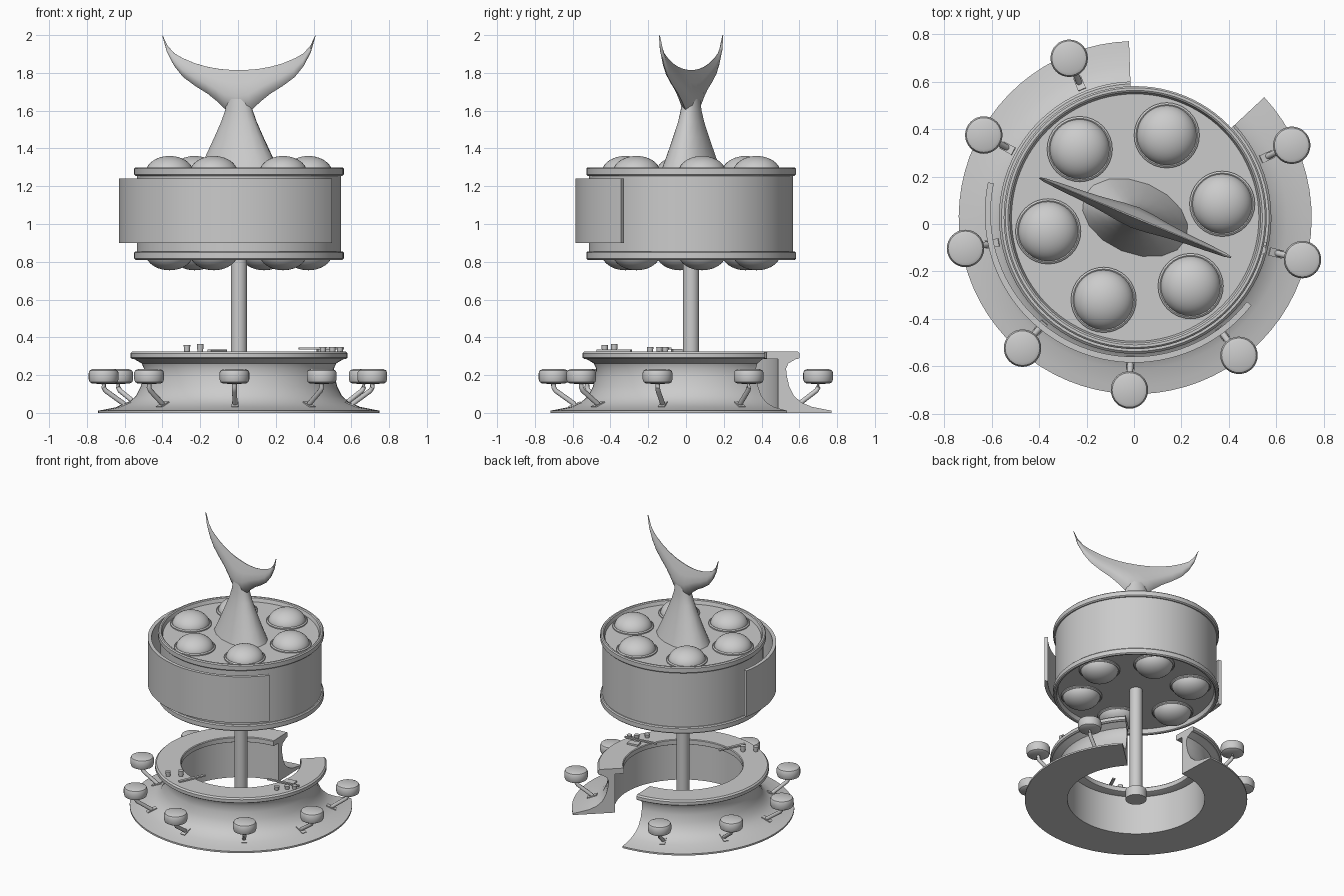
import bpy, bmesh
from math import sin, cos, pi, radians
from mathutils import Vector, Matrix

cube = bpy.data.objects.get("Cube")
if cube:
    bpy.data.objects.remove(cube)

grey = bpy.data.materials.new("plain_grey")
grey.use_nodes = True
grey.diffuse_color = (0.6, 0.6, 0.6, 1)
grey.node_tree.nodes["Principled BSDF"].inputs["Base Color"].default_value = (0.6, 0.6, 0.6, 1)

CENTRE = Vector((0.005, 0.027, 0))


def loft(name, rings, closed=False, origin=CENTRE, angle=35):
    """Skin a list of point rings; cap the ends unless the rings close on themselves."""
    bm = bmesh.new()
    rows = [[bm.verts.new(p) for p in ring] for ring in rings]
    n = len(rows[0])
    pairs = list(zip(rows, rows[1:]))
    if closed:
        pairs.append((rows[-1], rows[0]))
    else:
        bm.faces.new(rows[0])
        bm.faces.new(rows[-1])
    for a, b in pairs:
        for i in range(n):
            j = (i + 1) % n
            bm.faces.new((a[i], a[j], b[j], b[i]))
    bmesh.ops.remove_doubles(bm, verts=bm.verts, dist=1e-5)
    bmesh.ops.dissolve_degenerate(bm, edges=bm.edges, dist=1e-6)
    bmesh.ops.recalc_face_normals(bm, faces=bm.faces)
    mesh = bpy.data.meshes.new(name)
    bm.to_mesh(mesh)
    bm.free()
    mesh.materials.append(grey)
    obj = bpy.data.objects.new(name, mesh)
    obj.location = origin
    bpy.context.collection.objects.link(obj)
    bpy.ops.object.select_all(action='DESELECT')
    obj.select_set(True)
    bpy.context.view_layer.objects.active = obj
    bpy.ops.object.shade_smooth_by_angle(angle=radians(angle))
    return obj


def lathe(name, profile, start=0, end=360, steps=64, origin=CENTRE):
    """Sweep a closed (radius, z) profile about the vertical axis."""
    full = end - start == 360
    turns = [radians(start + (end - start) * i / steps) for i in range(steps if full else steps + 1)]
    rings = [[(r * cos(t), r * sin(t), z) for r, z in profile] for t in turns]
    return loft(name, rings, full, origin)


def tube(name, points, radius, sides=12, origin=CENTRE):
    pts = [Vector(p) for p in points]
    rings = []
    for i, p in enumerate(pts):
        direction = pts[min(i + 1, len(pts) - 1)] - pts[max(i - 1, 0)]
        turn = direction.to_track_quat('Z', 'Y')
        rings.append([p + turn @ Vector((radius * cos(2 * pi * k / sides),
                                         radius * sin(2 * pi * k / sides), 0))
                      for k in range(sides)])
    return loft(name, rings, origin=origin)


def box(name, place, size, turn=0, tilt=0):
    x, y, z = (s / 2 for s in size)
    move = Matrix.Rotation(radians(turn), 3, 'Z') @ Matrix.Rotation(radians(tilt), 3, 'Y')
    ring = [(-x, -y), (x, -y), (x, y), (-x, y)]
    return loft(name, [[move @ Vector((a, b, h)) for a, b in ring] for h in (-z, z)], origin=place)


def polar(radius, degrees, z=0):
    return Vector((radius * cos(radians(degrees)), radius * sin(radians(degrees)), z))


# Round bar with a flared foot, open at the back
GAP = (92, 403)
lathe("bar_base", [(0.46, 0), (0.745, 0), (0.745, 0.012), (0.71, 0.018), (0.64, 0.032),
                   (0.585, 0.055), (0.545, 0.09), (0.52, 0.14), (0.508, 0.19), (0.503, 0.235),
                   (0.515, 0.262), (0.555, 0.285), (0.46, 0.285)], *GAP)
lathe("counter_top", [(0.40, 0.288), (0.405, 0.285), (0.565, 0.285), (0.575, 0.292), (0.575, 0.315),
                      (0.565, 0.325), (0.405, 0.325), (0.40, 0.32)], *GAP)

# Central pole with its foot
lathe("pole", [(0, 0), (0.07, 0), (0.07, 0.07), (0.043, 0.08), (0.043, 0.85), (0, 0.85)], steps=32)

# Drum canopy with raised rims and recessed ends
lathe("drum", [(0, 0.845), (0.522, 0.845), (0.53, 0.815), (0.537, 0.81), (0.548, 0.81),
               (0.555, 0.817), (0.555, 0.848), (0.548, 0.855), (0.54, 0.855), (0.54, 1.255),
               (0.548, 1.255), (0.555, 1.262), (0.555, 1.293), (0.548, 1.3), (0.537, 1.3),
               (0.53, 1.295), (0.522, 1.27), (0, 1.27)], steps=96)

# Curved sign panel standing off the drum
lathe("sign_panel", [(0.605, 0.9), (0.63, 0.9), (0.63, 1.24), (0.605, 1.24)], 168, 322, 48,
      Vector((0, 0.045, 0)))

# Domed lamps on both ends of the drum
for i in range(6):
    spot = CENTRE + polar(0.372, 9 + 60 * i)
    for side, level, up in (("upper", 1.27, 1), ("lower", 0.845, -1)):
        arc = [(0.127 * cos(pi / 2 * k / 10), level + up * (0.09 * sin(pi / 2 * k / 10)))
               for k in range(11)]
        lathe(f"{side}_lamp_{i + 1}", arc + [(0, level)], steps=32, origin=spot)
        lathe(f"{side}_lamp_ring_{i + 1}",
              [(0.122, level), (0.138, level), (0.138, level + up * 0.008),
               (0.13, level + up * 0.014), (0.122, level + up * 0.01)], steps=32, origin=spot)

# Bar stools on bent legs
for i in range(8):
    a = 112.5 + 38.9 * i
    spot = CENTRE + polar(0.728, a)
    lathe(f"stool_seat_{i + 1}", [(0, 0.153), (0.06, 0.155), (0.074, 0.163), (0.079, 0.178),
                                  (0.079, 0.212), (0.073, 0.225), (0.06, 0.231), (0, 0.232)],
          steps=32, origin=spot)
    tube(f"stool_leg_{i + 1}", [polar(0.728, a, 0.16), polar(0.728, a, 0.135),
                                polar(0.718, a, 0.118), polar(0.622, a, 0.05),
                                polar(0.61, a, 0.035)], 0.013)
    box(f"stool_foot_{i + 1}", CENTRE + polar(0.617, a, 0.043), (0.07, 0.035, 0.01), a, 22)

# Whale tail: tapering stalk, then a pair of flukes
TAIL = Matrix.Rotation(radians(-22.5), 3, 'Z')
stalk = [(1.268, 0.235, 0.152), (1.36, 0.186, 0.12), (1.46, 0.137, 0.088),
         (1.54, 0.1, 0.064), (1.6, 0.077, 0.052), (1.66, 0.07, 0.044), (1.73, 0.05, 0.03)]
loft("tail_stalk", [[TAIL @ Vector((a * cos(pi * k / 8), b * sin(pi * k / 8), z))
                     for k in range(16)] for z, a, b in stalk])

# Each station: distance out, lower height, upper height, half thickness
half = [(0, 1.58, 1.815, 0.046), (0.07, 1.6, 1.817, 0.04), (0.12, 1.645, 1.822, 0.033),
        (0.18, 1.69, 1.832, 0.026), (0.25, 1.73, 1.85, 0.02), (0.32, 1.778, 1.877, 0.016),
        (0.37, 1.835, 1.903, 0.012), (0.41, 1.905, 1.945, 0.009), (0.438, 1.995, 2.0, 0.003)]
stations = [(-u, lo, hi, t) for u, lo, hi, t in half[:0:-1]] + half
rings = []
for u, lo, hi, t in stations:
    outline = [(0, 0), (0.15, 0.75), (0.4, 1), (0.7, 0.6), (1, 0.06),
               (1, -0.06), (0.7, -0.6), (0.4, -1), (0.15, -0.75)]
    rings.append([TAIL @ Vector((u, t * w, lo + (hi - lo) * f)) for f, w in outline])
loft("tail_flukes", rings, angle=50)

# Small tableware on the counter
cups = [(-0.27, -0.43, 0.36), (-0.2, -0.38, 0.365), (0.45, -0.19, 0.35),
        (0.5, -0.14, 0.35), (0.54, -0.11, 0.35)]
for i, (x, y, top) in enumerate(cups):
    lathe(f"cup_{i + 1}", [(0, 0.325), (0.015, 0.325), (0.018, top), (0, top)], steps=16,
          origin=Vector((x, y, 0)))
box("left_cutlery", Vector((-0.11, -0.38, 0.33)), (0.2, 0.02, 0.01), 65)
box("right_cutlery", Vector((0.44, -0.1, 0.34)), (0.24, 0.015, 0.01), 8)
box("right_dish", Vector((0.46, -0.05, 0.331)), (0.08, 0.05, 0.012), 8)
